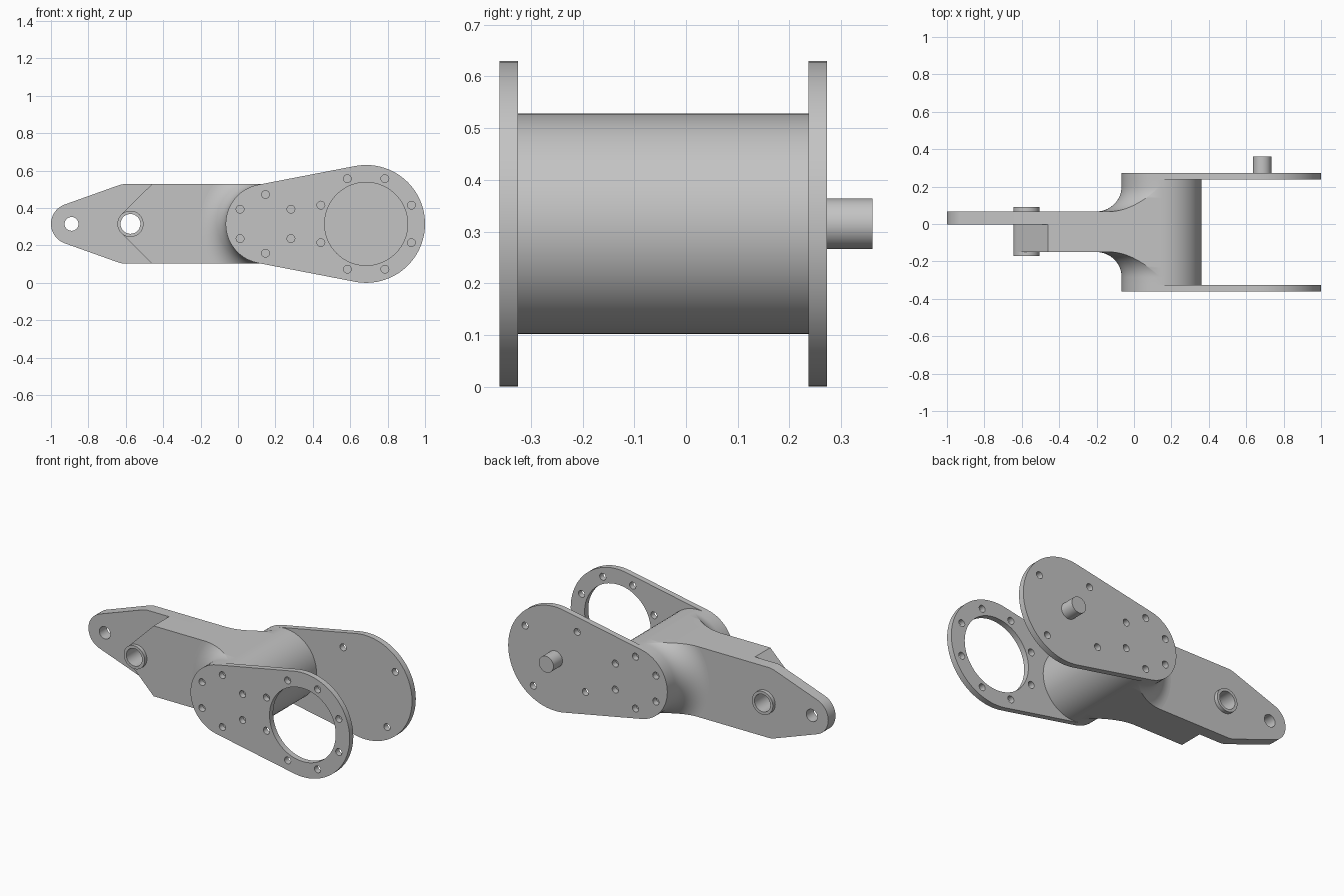
import bpy
import bmesh
from math import sin, cos, pi, radians, sqrt
from mathutils import Vector
from mathutils.geometry import convex_hull_2d

old = bpy.data.objects.get("Cube")
if old:
    bpy.data.objects.remove(old, do_unlink=True)

grey = bpy.data.materials.new("plain_grey")
grey.use_nodes = True
grey.diffuse_color = (0.55, 0.55, 0.55, 1)
grey.node_tree.nodes["Principled BSDF"].inputs["Base Color"].default_value = (0.55, 0.55, 0.55, 1)

CZ = 0.315                 # height of the common centre line
HUB_X, HUB_R = 0.147, 0.213
DISC_X, DISC_R = 0.685, 0.315
BOSS_X, BOSS_R, BORE_R = -0.575, 0.07, 0.053
TIP_X, TIP_R = -0.89, 0.11
FILLET = 0.135
WAIST_R = HUB_R + FILLET
ARM_FRONT, ARM_STEP, ARM_BACK = -0.15, -0.003, 0.067
PLATE_FRONT, PLATE_BACK = (-0.36, -0.325), (0.237, 0.273)


def finish(name, bm):
    bmesh.ops.remove_doubles(bm, verts=bm.verts[:], dist=1e-5)
    bmesh.ops.recalc_face_normals(bm, faces=bm.faces[:])
    mesh = bpy.data.meshes.new(name)
    bm.to_mesh(mesh)
    bm.free()
    mesh.materials.append(grey)
    obj = bpy.data.objects.new(name, mesh)
    bpy.context.collection.objects.link(obj)
    bpy.ops.object.select_all(action='DESELECT')
    obj.select_set(True)
    bpy.context.view_layer.objects.active = obj
    bpy.ops.object.shade_smooth_by_angle(angle=radians(30))
    return obj


def circle(x, z, r, n=32):
    return [(x + r * cos(2 * pi * i / n), z + r * sin(2 * pi * i / n)) for i in range(n)]


def hull(points):
    return [points[i] for i in convex_hull_2d([Vector(p) for p in points])]


def prism(name, outline, holes, y0, y1):
    """Extrude an outline with holes (x, z about the centre line) from y0 to y1."""
    bm = bmesh.new()
    rims = ([], [])
    for loop in [outline] + holes:
        rings = [[bm.verts.new((x, y, CZ + z)) for x, z in loop] for y in (y0, y1)]
        for i in range(len(loop)):
            a, b = rings[0][i - 1], rings[0][i]
            c, d = rings[1][i], rings[1][i - 1]
            bm.faces.new((a, b, c, d))
            rims[0].append(bm.edges.get((a, b)))
            rims[1].append(bm.edges.get((c, d)))
    for rim in rims:
        bmesh.ops.triangle_fill(bm, use_beauty=True, edges=rim, normal=(0, 1, 0))
    return finish(name, bm)


def bolt_ring(x, radius, count, start):
    angles = [radians(start) + 2 * pi * i / count for i in range(count)]
    return [circle(x + radius * cos(a), radius * sin(a), 0.021, 16) for a in angles]


# Side plates: rounded teardrops with bolt holes
plate = hull(circle(HUB_X, 0, HUB_R, 64) + circle(DISC_X, 0, DISC_R, 96))
hub_bolts = bolt_ring(HUB_X, 0.157, 6, 30)
prism("front_plate", plate,
      hub_bolts + bolt_ring(DISC_X, 0.262, 8, 22.5) + [circle(DISC_X, 0, 0.222, 64)],
      *PLATE_FRONT)
prism("back_plate", plate, hub_bolts + bolt_ring(DISC_X, 0.25, 4, 36), *PLATE_BACK)
prism("pivot_pin", circle(DISC_X, 0, 0.049), [], PLATE_BACK[1], 0.36)


# Hub: drum whose left side flares through fillets into the arm
def hub_left(r, z):
    return HUB_X - sqrt(max(0, r * r - z * z))


STEPS = 16
quarter = [pi / 2 * i / STEPS for i in range(STEPS + 1)]
flare = [(WAIST_R - FILLET * sin(a), FILLET * (1 - cos(a))) for a in quarter]
rows = [(HUB_R, PLATE_FRONT[1])]
rows += [(r, ARM_FRONT - d) for r, d in reversed(flare)]
rows += [(r, ARM_BACK + d) for r, d in flare]
rows += [(HUB_R, PLATE_BACK[0])]

half = [pi * i / 32 - pi / 2 for i in range(33)]
bm = bmesh.new()
sections = []
for r, y in rows:
    pts = [(HUB_X + HUB_R * cos(t), HUB_R * sin(t)) for t in half]
    pts += [(hub_left(r, HUB_R * sin(t)), HUB_R * sin(t)) for t in reversed(half)]
    sections.append([bm.verts.new((x, y, CZ + z)) for x, z in pts])
for lower, upper in zip(sections, sections[1:]):
    for i in range(len(lower)):
        bm.faces.new((lower[i - 1], lower[i], upper[i], upper[i - 1]))
bm.faces.new(sections[0])
bm.faces.new(sections[-1])
finish("hub", bm)


# Arm: a full-depth block and a thinner tongue, both ending on the hub flare
def arm_outline(points):
    end_x = hub_left(WAIST_R, HUB_R)
    loop = hull(points + [(end_x, HUB_R), (end_x, -HUB_R)])
    k = max(range(len(loop)), key=lambda i: loop[i][0] + loop[i][1])
    loop = loop[k:] + loop[:k]
    waist = [(hub_left(WAIST_R, HUB_R * sin(t)), HUB_R * sin(t)) for t in half[1:-1]]
    if loop[-1][1] > -HUB_R + 0.001 or loop[-1][0] < end_x - 0.001:
        waist.reverse()
        loop = [loop[0]] + waist + loop[1:]
    else:
        loop += waist
    return loop


bore = circle(BOSS_X, 0, BORE_R)
prism("arm_block",
      arm_outline(circle(BOSS_X, 0, BOSS_R, 48) + [(-0.46, HUB_R), (-0.46, -HUB_R)]),
      [bore], ARM_FRONT, ARM_STEP)

CORNER_R = 0.119
shoulder = HUB_R - CORNER_R
prism("arm_tongue",
      arm_outline(circle(TIP_X, 0, TIP_R, 48)
                  + circle(-0.6, shoulder, CORNER_R, 48)
                  + circle(-0.6, -shoulder, CORNER_R, 48)),
      [bore, circle(TIP_X, 0, 0.037)], ARM_STEP, ARM_BACK)

# Bushing collars standing proud on both arm faces
for name, y0, y1 in (("front_collar", -0.172, ARM_FRONT), ("back_collar", ARM_BACK, 0.09)):
    prism(name, circle(BOSS_X, 0, BOSS_R, 48), [bore], y0, y1)
